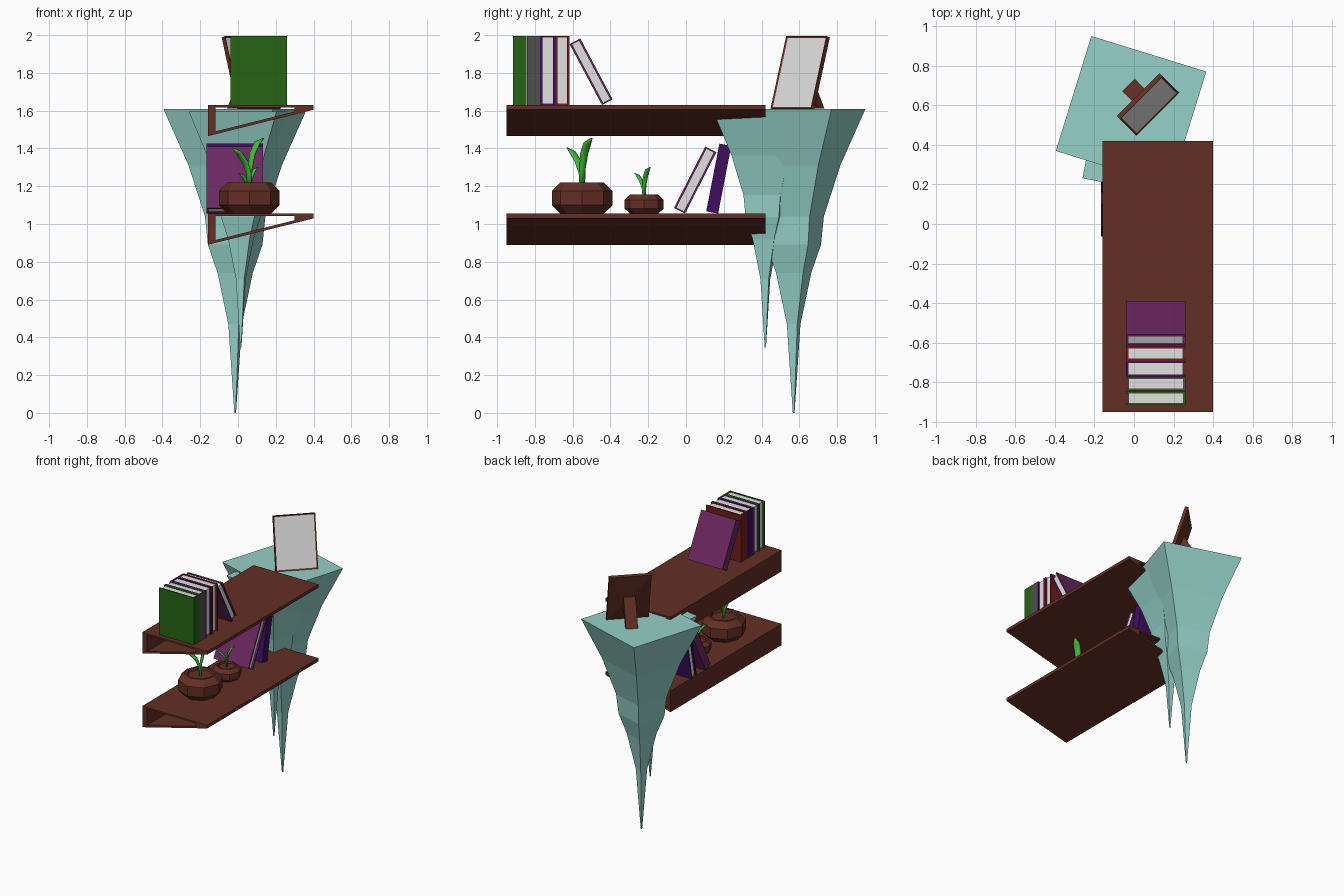
import bpy
import bmesh
from math import radians, sin, cos, pi
from mathutils import Matrix, Vector

old = bpy.data.objects.get("Cube")
if old:
    bpy.data.objects.remove(old, do_unlink=True)


def material(name, r, g, b):
    m = bpy.data.materials.new(name)
    m.use_nodes = True
    m.diffuse_color = (r, g, b, 1)
    m.node_tree.nodes["Principled BSDF"].inputs["Base Color"].default_value = (r, g, b, 1)
    return m


WOOD = material("dark wood", 0.125, 0.028, 0.018)
ICE = material("pale teal", 0.30, 0.64, 0.58)
PAPER = material("paper", 0.75, 0.75, 0.75)
GREEN = material("forest green", 0.02, 0.125, 0.007)
GREY = material("charcoal", 0.08, 0.08, 0.08)
VIOLET = material("deep violet", 0.05, 0.004, 0.12)
PLUM = material("plum", 0.15, 0.02, 0.12)
RED = material("dark red", 0.17, 0.012, 0.012)
LEAF = material("leaf green", 0.05, 0.5, 0.04)


def finish(name, bm, mats, matrix=Matrix(), smooth=False):
    bmesh.ops.recalc_face_normals(bm, faces=bm.faces)
    mesh = bpy.data.meshes.new(name)
    bm.to_mesh(mesh)
    bm.free()
    for m in mats:
        mesh.materials.append(m)
    for p in mesh.polygons:
        p.use_smooth = smooth
    ob = bpy.data.objects.new(name, mesh)
    ob.matrix_world = matrix
    bpy.context.collection.objects.link(ob)
    return ob


def box(bm, lo, hi, index=0):
    lo, hi = Vector(lo), Vector(hi)
    mat = Matrix.Translation((lo + hi) / 2) @ Matrix.Diagonal((*(hi - lo), 1))
    verts = bmesh.ops.create_cube(bm, size=1, matrix=mat)["verts"]
    for f in {f for v in verts for f in v.link_faces}:
        f.material_index = index


def loft(rings, closed=False):
    """Skin a list of equal point loops, capping the ends or closing the tube."""
    bm = bmesh.new()
    loops = [[bm.verts.new(p) for p in ring] for ring in rings]
    pairs = list(zip(loops, loops[1:]))
    if closed:
        pairs.append((loops[-1], loops[0]))
    else:
        bm.faces.new(loops[0])
        bm.faces.new(loops[-1])
    n = len(loops[0])
    for a, b in pairs:
        for i in range(n):
            j = (i + 1) % n
            bm.faces.new((a[i], a[j], b[j], b[i]))
    return bm


def circle(r, z, n, turn=0.0):
    return [(r * cos(turn + 2 * pi * i / n), r * sin(turn + 2 * pi * i / n), z) for i in range(n)]


# Hollow wedge shelves
def shelf(name, top):
    outer = [(-0.16, -0.165), (-0.16, 0), (0.40, 0), (0.40, -0.025)]
    inner = [(-0.12, -0.14), (-0.12, -0.012), (0.30, -0.012), (0.30, -0.035)]
    layout = [(outer, -0.95), (outer, 0.42), (inner, 0.42), (inner, -0.95)]
    rings = [[(x, y, top + z) for x, z in loop] for loop, y in layout]
    finish(name, loft(rings, closed=True), [WOOD])


UPPER, LOWER = 1.63, 1.055
shelf("upper_shelf", UPPER)
shelf("lower_shelf", LOWER)


# Tapering four-sided icicles: (height fraction, radius fraction)
TAPER = [(1, 1), (0.814, 0.65), (0.646, 0.42), (0.553, 0.38), (0.46, 0.245), (0.292, 0.095), (0, 0.012)]


def icicle(name, x, y, bottom, top, radius, degrees):
    turn = radians(45 + degrees)
    rings = [circle(radius * r, h * (top - bottom), 4, turn) for h, r in TAPER]
    finish(name, loft(rings), [ICE], Matrix.Translation((x, y, bottom)))


icicle("large_icicle", -0.015, 0.57, 0, 1.61, 0.43, -17.2)
icicle("small_icicle", 0.015, 0.42, 0.345, 1.595, 0.334, -10.5)


# Books: two boards, a spine and an inset page block
def book(name, cover, x, y, z, thick, spine, lean=0):
    w, h, c, gap = 0.15, 0.365, 0.011, 0.012
    start = -thick if lean < 0 else 0
    end = start + thick
    bm = bmesh.new()
    box(bm, (-w, start, 0), (w, start + c, h))
    box(bm, (-w, end - c, 0), (w, end, h))
    edges = sorted((spine * w, spine * (w - c)))
    box(bm, (edges[0], start + c, 0), (edges[1], end - c, h))
    edges = sorted((spine * (w - c), -spine * (w - gap)))
    box(bm, (edges[0], start + c, gap / 2), (edges[1], end - c, h - gap / 2), 1)
    place = Matrix.Translation((x, y, z)) @ Matrix.Rotation(radians(lean), 4, "X")
    finish(name, bm, [cover, PAPER], place)


book("green_book", GREEN, 0.11, -0.915, UPPER, 0.07, 1)
book("grey_book", GREY, 0.11, -0.843, UPPER, 0.07, 1)
book("violet_book", VIOLET, 0.11, -0.772, UPPER, 0.08, -1)
book("red_book", RED, 0.11, -0.692, UPPER, 0.074, -1)
book("upper_leaning_book", PLUM, 0.11, -0.445, UPPER, 0.064, -1, 28)
book("lower_leaning_book", PLUM, -0.017, -0.005, LOWER, 0.066, -1, -27)
book("lower_violet_book", VIOLET, -0.017, 0.17, LOWER, 0.064, 1, -11)


# Potted plants: octagonal pot and two curled leaves
def leaf(name, base, direction, path, scale):
    d = Vector((*direction, 0)).normalized()
    side = Vector((-d.y, d.x, 0))
    rings = []
    for i, (out, up, half) in enumerate(path):
        a, b = path[max(i - 1, 0)], path[min(i + 1, len(path) - 1)]
        along = (d * (b[0] - a[0]) + Vector((0, 0, b[1] - a[1]))).normalized()
        normal = along.cross(side)
        centre = d * out + Vector((0, 0, up))
        rings.append([(centre + side * half * cos(k * pi / 3) + normal * half * 0.5 * sin(k * pi / 3)) * scale
                      for k in range(6)])
    finish(name, loft(rings), [LEAF], Matrix.Translation(base), smooth=True)


LOW_LEAF = [(0, 0, 0.018), (0.005, 0.07, 0.02), (0.03, 0.13, 0.026), (0.075, 0.18, 0.024), (0.12, 0.205, 0.004)]
TALL_LEAF = [(0, 0, 0.018), (0.005, 0.10, 0.02), (0.02, 0.175, 0.026), (0.05, 0.23, 0.026), (0.09, 0.255, 0.006)]


def plant(prefix, x, y, radius, height, scale):
    shape = [(0.72, 0), (1, 0.27), (1, 0.73), (0.72, 1), (0.62, 1), (0.58, 0.88)]
    rings = [circle(radius * r, height * h, 8) for r, h in shape]
    finish(prefix + "_pot", loft(rings), [WOOD], Matrix.Translation((x, y, LOWER)))
    base = (x, y, LOWER + height * 0.87)
    leaf(prefix + "_low_leaf", base, (-0.09, -0.08), LOW_LEAF, scale)
    leaf(prefix + "_tall_leaf", base, (0.075, 0.05), TALL_LEAF, scale)


plant("large", 0.06, -0.55, 0.16, 0.165, 1)
plant("small", 0.06, -0.222, 0.104, 0.1, 0.62)

# Picture frame leaning back on its prop
turned = Matrix.Translation((0.12, 0.555, 1.612)) @ Matrix.Rotation(radians(45), 4, "Z")
bm = bmesh.new()
box(bm, (-0.152, 0, 0), (0.152, 0.024, 0.4))
bm.normal_update()
front = min(bm.faces, key=lambda f: f.normal.y)
back = max(bm.faces, key=lambda f: f.normal.y)
bmesh.ops.inset_individual(bm, faces=[front], thickness=0.014, depth=-0.005)
front.material_index = 1
bmesh.ops.poke(bm, faces=[back], offset=0.015)
finish("picture_frame", bm, [WOOD, PAPER], turned @ Matrix.Rotation(radians(-17), 4, "X"))

prop = [(0.07, 0.13), (0.085, 0.20), (0.10, 0.20), (0.208, 0), (0.165, 0)]
rings = [[(x, y, z) for y, z in prop] for x in (-0.043, 0.043)]
finish("frame_prop", loft(rings), [WOOD], turned)
